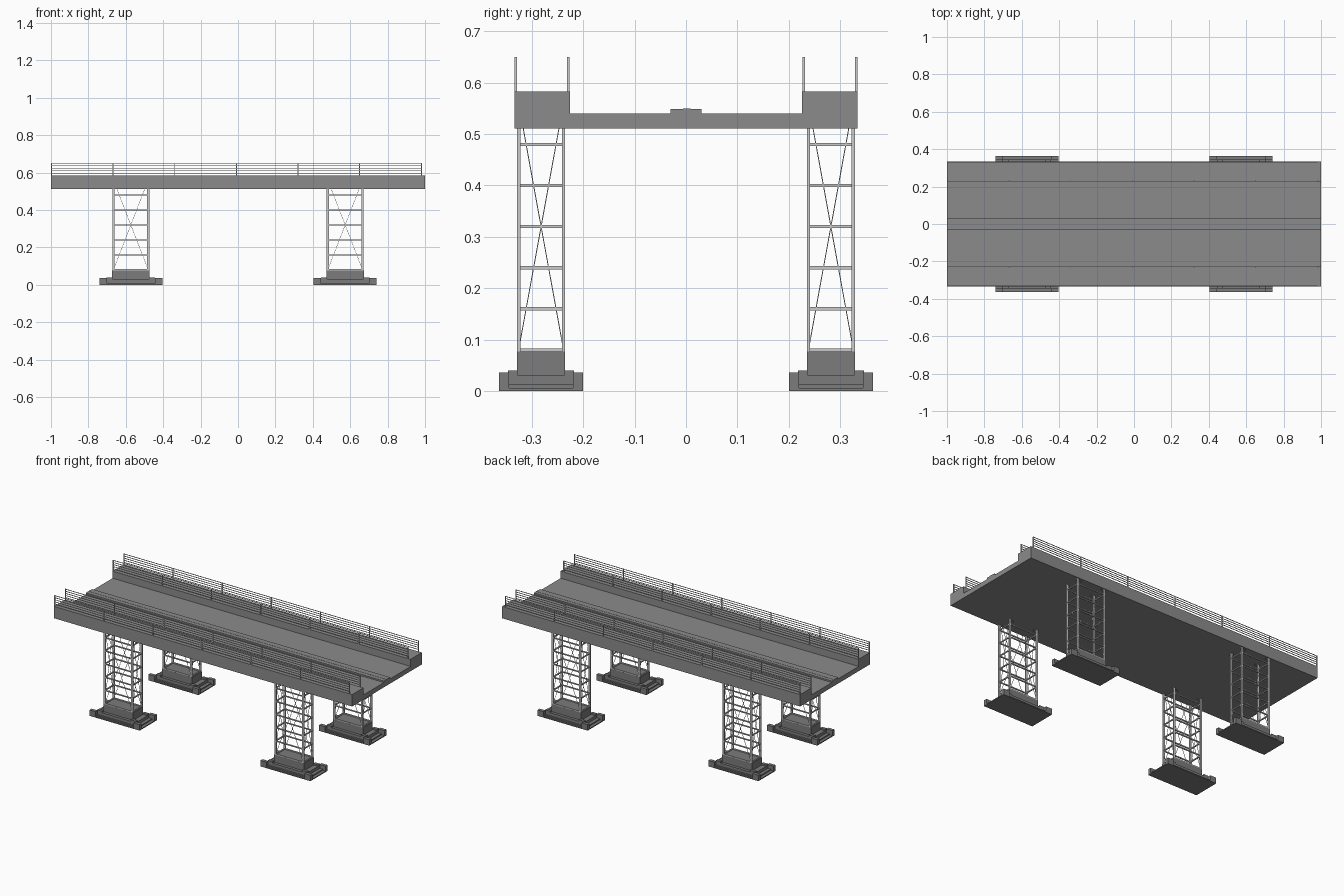
import bpy, bmesh
from mathutils import Vector

if "Cube" in bpy.data.objects:
    bpy.data.objects.remove(bpy.data.objects["Cube"])


def material(name, v):
    m = bpy.data.materials.new(name)
    m.diffuse_color = (v, v, v, 1)
    m.use_nodes = True
    m.node_tree.nodes["Principled BSDF"].inputs["Base Color"].default_value = m.diffuse_color
    return m


asphalt = material("asphalt", 0.26)
concrete = material("dark_concrete", 0.2)


def finish(name, bm, mat=None):
    bmesh.ops.recalc_face_normals(bm, faces=bm.faces)
    mesh = bpy.data.meshes.new(name)
    bm.to_mesh(mesh)
    bm.free()
    if mat:
        mesh.materials.append(mat)
    ob = bpy.data.objects.new(name, mesh)
    bpy.context.collection.objects.link(ob)
    return ob


def box(bm, x0, x1, y0, y1, z0, z1):
    vs = bmesh.ops.create_cube(bm, size=1)["verts"]
    for v in vs:
        v.co = Vector((x1 if v.co.x > 0 else x0,
                       y1 if v.co.y > 0 else y0,
                       z1 if v.co.z > 0 else z0))


def bar(bm, a, b, t):
    # Square rod between two points
    a, b = Vector(a), Vector(b)
    d = b - a
    rot = d.to_track_quat('Z', 'Y')
    vs = bmesh.ops.create_cube(bm, size=1)["verts"]
    for v in vs:
        p = Vector((v.co.x * t, v.co.y * t, v.co.z * d.length))
        v.co = rot @ p + (a + b) / 2


# Deck: cross-section swept along x
half = [(0.334, 0.511), (0.334, 0.583), (0.226, 0.583), (0.226, 0.54),
        (0.03, 0.54), (0.03, 0.549)]
section = half + [(-y, z) for y, z in reversed(half)]
bm = bmesh.new()
face = bm.faces.new([bm.verts.new((-1, y, z)) for y, z in section])
ext = bmesh.ops.extrude_face_region(bm, geom=[face])["geom"]
bmesh.ops.translate(bm, vec=(2, 0, 0),
                    verts=[g for g in ext if isinstance(g, bmesh.types.BMVert)])
finish("deck", bm, asphalt)

# Low ridge along the median
bm = bmesh.new()
box(bm, -1, 1, -0.006, 0.009, 0.548, 0.55)
finish("median_ridge", bm, asphalt)

# Railings on both edges of each walkway
for i, y in enumerate((-0.331, -0.229, 0.229, 0.331)):
    bm = bmesh.new()
    for k in range(7):
        x = -0.997 + k * 0.3295
        box(bm, x - 0.0025, x + 0.0025, y - 0.0025, y + 0.0025, 0.58, 0.65)
    for k in range(5):
        z = 0.597 + k * 0.0128
        box(bm, -0.998, 0.98, y - 0.0015, y + 0.0015, z - 0.0015, z + 0.0015)
    finish(f"railing_{i + 1}", bm)


def footing(name, cx, cy):
    bm = bmesh.new()

    def block(hx, hy, z0, z1):
        box(bm, cx - hx, cx + hx, cy - hy, cy + hy, z0, z1)

    def corners(hx, hy, wx, wy, z0, z1):
        for sx in (-1, 1):
            for sy in (-1, 1):
                xs = sorted((cx + sx * hx, cx + sx * (hx - wx)))
                ys = sorted((cy + sy * hy, cy + sy * (hy - wy)))
                box(bm, *xs, *ys, z0, z1)

    block(0.168, 0.082, 0, 0.006)
    block(0.150, 0.072, 0.005, 0.013)
    corners(0.168, 0.082, 0.04, 0.02, 0.005, 0.036)
    block(0.130, 0.064, 0.012, 0.031)
    corners(0.130, 0.064, 0.032, 0.018, 0.03, 0.04)
    block(0.100, 0.047, 0.03, 0.077)
    finish(name, bm, concrete)


def tower(name, cx, cy):
    bm = bmesh.new()
    hx, hy, t, w = 0.093, 0.0437, 0.0065, 0.0125
    ring = [(cx - hx, cy - hy), (cx + hx, cy - hy),
            (cx + hx, cy + hy), (cx - hx, cy + hy)]
    for i, (x, y) in enumerate(ring):
        x2, y2 = ring[(i + 1) % 4]
        # Leg, rungs and crossed braces of one side
        box(bm, x - w / 2, x + w / 2, y - t / 2, y + t / 2, 0.075, 0.56)
        for k in range(6):
            z = 0.08 + 0.08 * k
            bar(bm, (x, y, z), (x2, y2, z), t * 0.95)
        bar(bm, (x, y, 0.08), (x2, y2, 0.56), 0.0018)
        bar(bm, (x2, y2, 0.08), (x, y, 0.56), 0.0018)
    finish(name, bm)


# Four lattice piers
for side, cx in (("left", -0.573), ("right", 0.573)):
    for end, cy in (("front", -0.282), ("back", 0.282)):
        footing(f"footing_{side}_{end}", cx, cy)
        tower(f"tower_{side}_{end}", cx, cy)
